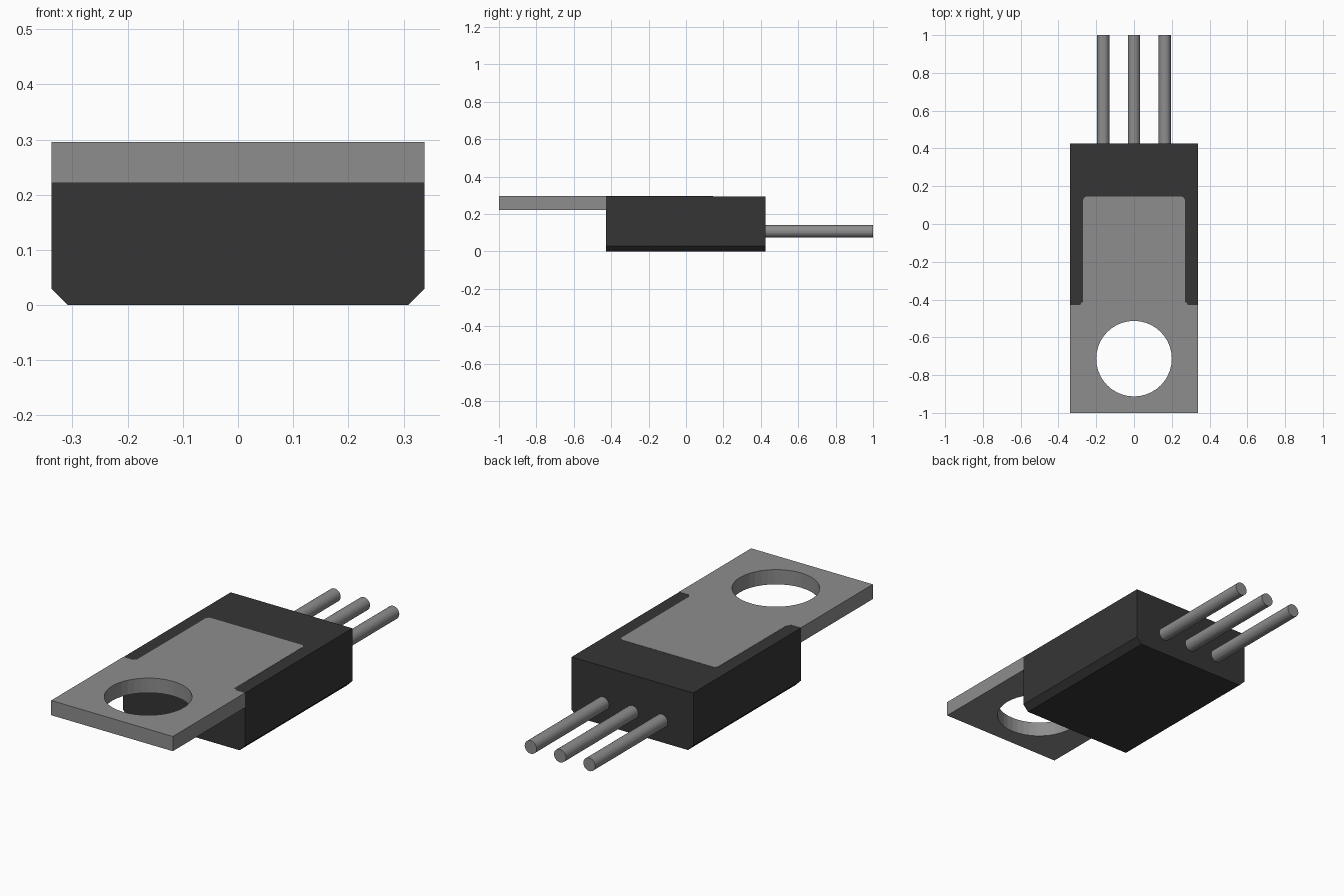
import bpy
import math

if "Cube" in bpy.data.objects:
    bpy.data.objects.remove(bpy.data.objects["Cube"], do_unlink=True)


def material(name, value):
    mat = bpy.data.materials.new(name)
    mat.use_nodes = True
    colour = (value, value, value, 1)
    mat.diffuse_color = colour
    mat.node_tree.nodes["Principled BSDF"].inputs["Base Color"].default_value = colour
    return mat


metal = material("grey metal", 0.27)
plastic = material("black plastic", 0.036)


def plate(name, loops, depth, mat, location, rotation=(0, 0, 0)):
    """Extrude closed 2D outlines (inner ones become holes), centred on local z."""
    curve = bpy.data.curves.new(name, 'CURVE')
    curve.dimensions = '2D'
    curve.fill_mode = 'BOTH'
    curve.extrude = depth / 2
    for loop in loops:
        spline = curve.splines.new('POLY')
        spline.points.add(len(loop) - 1)
        for point, (x, y) in zip(spline.points, loop):
            point.co = (x, y, 0, 1)
        spline.use_cyclic_u = True
        spline.use_smooth = False
    obj = bpy.data.objects.new(name, curve)
    bpy.context.collection.objects.link(obj)
    obj.location, obj.rotation_euler = location, rotation
    bpy.ops.object.select_all(action='DESELECT')
    obj.select_set(True)
    bpy.context.view_layer.objects.active = obj
    bpy.ops.object.convert(target='MESH')
    obj = bpy.context.view_layer.objects.active
    obj.name = name
    obj.data.materials.clear()
    obj.data.materials.append(mat)
    bpy.ops.object.shade_flat()
    return obj


def mirrored(half):
    return half + [(-x, y) for x, y in reversed(half)]


W, FRONT, BACK = 0.338, -0.428, 0.425   # half width and ends of the case
TOP = 0.2945

# Case: cross-section with chamfered lower edges, extruded along y
section = mirrored([(W - 0.03, 0), (W, 0.03), (W, TOP)])
plate("case", [section], BACK - FRONT, plastic,
      (0, (FRONT + BACK) / 2, 0), (math.pi / 2, 0, 0))

# Mounting tab with its tongue exposed on top of the case, and a round hole
outline = mirrored([(W, -1), (W, FRONT), (0.283, FRONT), (0.281, -0.418),
                    (0.271, -0.414), (0.27, 0.128), (0.264, 0.14), (0.252, 0.145)])
hole = [(0.2 * math.cos(a), -0.713 + 0.2 * math.sin(a))
        for a in (math.tau * i / 40 for i in range(40))]
plate("mounting_tab", [outline, hole], 0.074, metal, (0, 0, 0.2587))

# Three round leads
for label, x in (("right", -0.163), ("middle", 0), ("left", 0.163)):
    bpy.ops.mesh.primitive_cylinder_add(
        vertices=24, radius=0.033, depth=1 - BACK + 0.02,
        location=(x, (1 + BACK - 0.02) / 2, 0.108), rotation=(math.pi / 2, 0, 0))
    lead = bpy.context.object
    lead.name = label + "_lead"
    lead.data.materials.append(metal)
